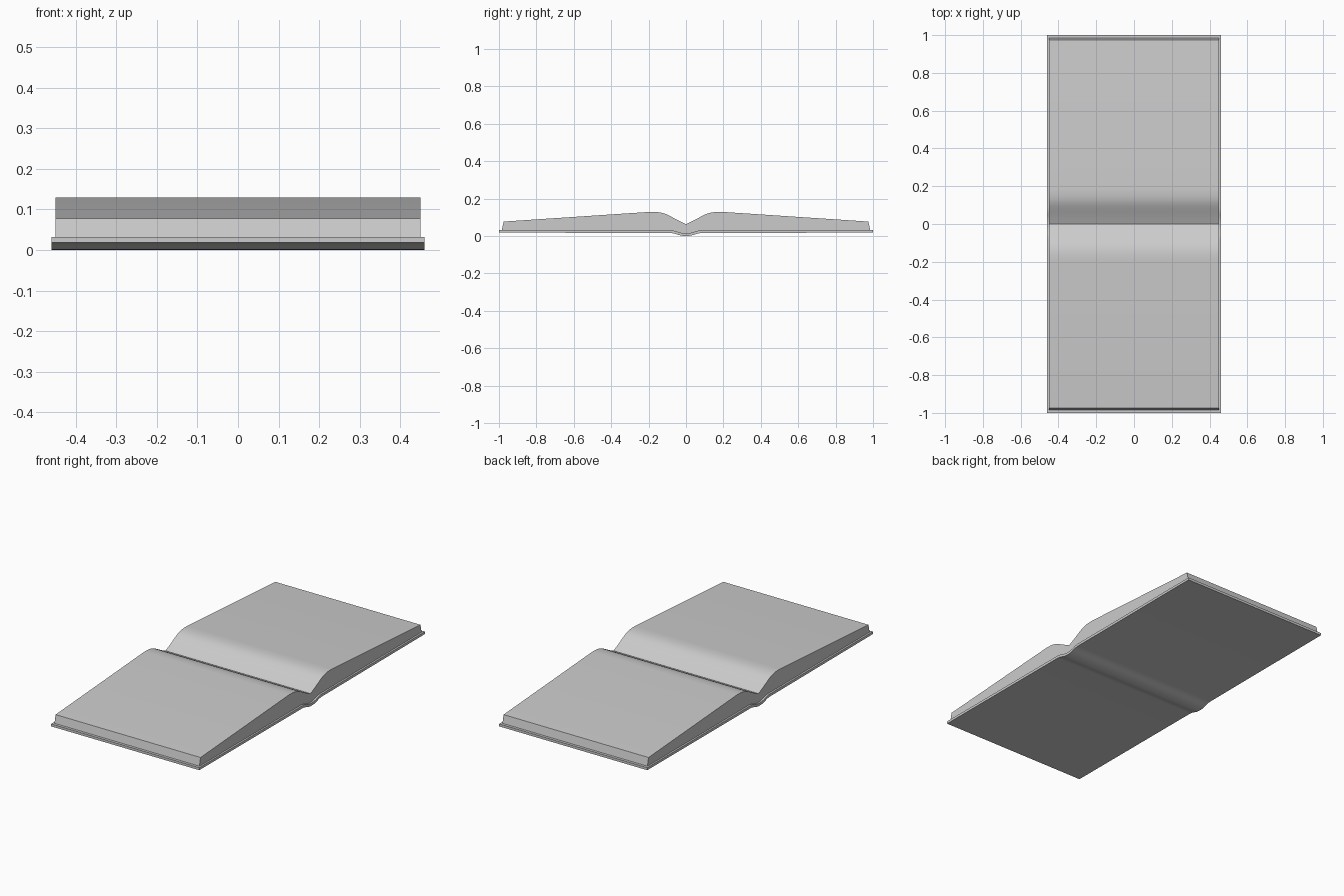
import bpy
import bmesh
import math

cube = bpy.data.objects.get("Cube")
if cube:
    bpy.data.objects.remove(cube, do_unlink=True)

grey = bpy.data.materials.new("plain grey")
grey.use_nodes = True
colour = (0.6, 0.6, 0.6, 1)
grey.diffuse_color = colour
grey.node_tree.nodes["Principled BSDF"].inputs["Base Color"].default_value = colour


def curve(a, b, c, d, steps=10):
    """Cubic curve through the y-z plane."""
    points = []
    for i in range(steps + 1):
        t = i / steps
        s = 1 - t
        points.append(tuple(s**3 * p + 3 * s * s * t * q + 3 * s * t * t * r + t**3 * u
                            for p, q, r, u in zip(a, b, c, d)))
    return points


def both_sides(half):
    """Mirror a line that starts at the spine (y = 0) to the other side."""
    return [(-y, z) for y, z in reversed(half[1:])] + half


def slab(name, upper, lower, half_width):
    """Solid between two lines, extruded along x."""
    outline = both_sides(upper) + both_sides(lower)[::-1]
    bm = bmesh.new()
    face = bm.faces.new([bm.verts.new((-half_width, y, z)) for y, z in outline])
    side = bmesh.ops.extrude_face_region(bm, geom=[face])["geom"]
    moved = [v for v in side if isinstance(v, bmesh.types.BMVert)]
    bmesh.ops.translate(bm, verts=moved, vec=(2 * half_width, 0, 0))
    bmesh.ops.recalc_face_normals(bm, faces=bm.faces)
    mesh = bpy.data.meshes.new(name)
    bm.to_mesh(mesh)
    bm.free()
    mesh.materials.append(grey)
    obj = bpy.data.objects.new(name, mesh)
    bpy.context.collection.objects.link(obj)
    bpy.ops.object.select_all(action="DESELECT")
    obj.select_set(True)
    bpy.context.view_layer.objects.active = obj
    bpy.ops.object.shade_smooth_by_angle(angle=math.radians(30))
    return obj


# Cover boards with a rounded spine bulging below
spine_under = curve((0, 0), (0.045, 0), (0.05, 0.016), (0.09, 0.016))
spine_inside = [(y, z + 0.015) for y, z in spine_under]
slab("cover", spine_inside + [(1.0, 0.032)], spine_under + [(1.0, 0.018)], 0.46)

# Page block, swelling on both sides of the centre fold
page_top = curve((0, 0.063), (0.1, 0.108), (0.1, 0.13), (0.19, 0.129), 14)
slab("pages", page_top + [(0.975, 0.077)], spine_inside + [(0.985, 0.032)], 0.45)
